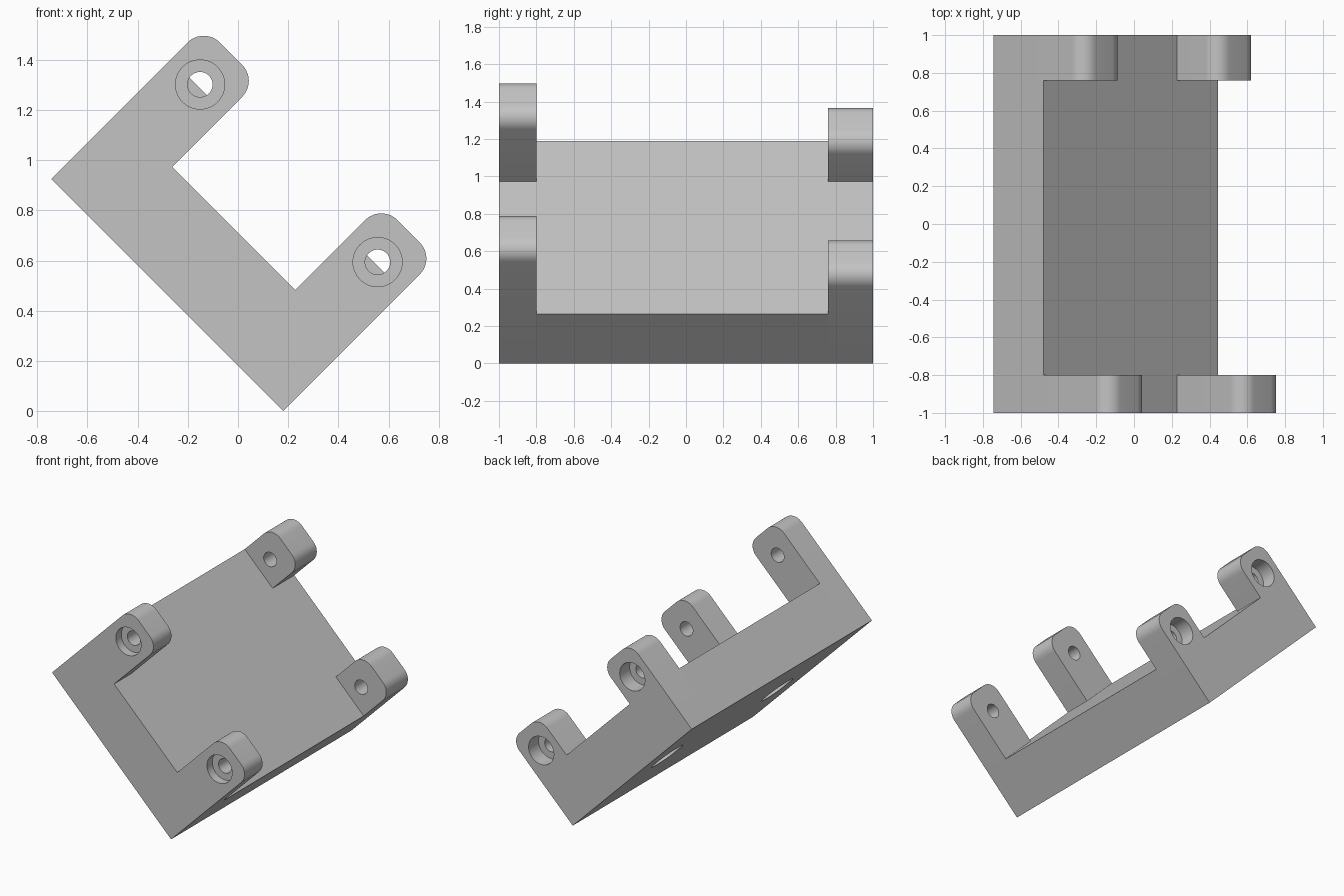
import bpy, bmesh
from math import sin, cos, pi, radians
from mathutils import Vector

cube = bpy.data.objects.get("Cube")
if cube:
    bpy.data.objects.remove(cube, do_unlink=True)

# One plain grey for the whole part
grey = bpy.data.materials.new("light grey")
grey.use_nodes = True
colour = (0.55, 0.55, 0.55, 1)
grey.diffuse_color = colour
grey.node_tree.nodes["Principled BSDF"].inputs["Base Color"].default_value = colour

# The bracket is tilted 45 degrees: u runs down its width, v is its height
U = Vector((1, 0, -1)).normalized()
V = Vector((1, 0, 1)).normalized()
Y = Vector((0, 1, 0))
CORNER = Vector((0.18, 0, 0))
WIDTH, THICK, LUG = 1.308, 0.375, 0.307
ROUND = 0.09


def place(u, y, v):
    return CORNER + U * u + Y * y + V * v


def prism(name, points, offset):
    """Closed solid from a flat outline pushed along offset."""
    bm = bmesh.new()
    face = bm.faces.new([bm.verts.new(p) for p in points])
    new = bmesh.ops.extrude_face_region(bm, geom=[face])["geom"]
    moved = [g for g in new if isinstance(g, bmesh.types.BMVert)]
    bmesh.ops.translate(bm, verts=moved, vec=offset)
    bmesh.ops.recalc_face_normals(bm, faces=bm.faces)
    mesh = bpy.data.meshes.new(name)
    bm.to_mesh(mesh)
    bm.free()
    mesh.materials.append(grey)
    obj = bpy.data.objects.new(name, mesh)
    bpy.context.collection.objects.link(obj)
    return obj


def circle(centre, a, b, radius, n=48):
    return [centre + a * radius * cos(2 * pi * i / n) + b * radius * sin(2 * pi * i / n)
            for i in range(n)]


def lug_outline(u0, top, y):
    """Upright ear with two rounded top corners, rooted inside the plate."""
    u1 = u0 + LUG
    points = [place(u0, y, 0.1), place(u1, y, 0.1)]
    for centre_u, start in ((u1 - ROUND, 0), (u0 + ROUND, pi / 2)):
        for i in range(13):
            a = start + pi / 2 * i / 12
            points.append(place(centre_u + ROUND * cos(a), y, top - ROUND + ROUND * sin(a)))
    return points


def combine(body, tool, operation):
    mod = body.modifiers.new(operation.title(), "BOOLEAN")
    mod.operation = operation
    mod.solver = "EXACT"
    mod.object = tool
    bpy.context.view_layer.objects.active = body
    bpy.ops.object.modifier_apply(modifier=mod.name)
    bpy.data.objects.remove(tool, do_unlink=True)


# Base plate
body = prism("mounting_bracket",
             [place(-WIDTH, -1, 0), place(0, -1, 0), place(0, -1, THICK), place(-WIDTH, -1, THICK)],
             Y * 2)

# Ears: outer face y, inward direction, thickness, top, hole height, counterbore depth
ends = [(-1, 1, 0.2, 0.86, 0.686, 0.06),
        (1, -1, 0.24, 0.675, 0.5, 0.11)]
for y, inward, thick, top, hole_v, bore in ends:
    for u0 in (-WIDTH, -LUG):
        combine(body, prism("lug", lug_outline(u0, top, y), Y * inward * thick), "UNION")

# Counterbored screw holes through each ear
for y, inward, thick, top, hole_v, bore in ends:
    for u0 in (-WIDTH, -LUG):
        start = place(u0 + LUG / 2, y - inward * 0.05, hole_v)
        for radius, depth in ((0.098, bore), (0.05, thick + 0.05)):
            cutter = prism("hole_cutter", circle(start, U, V, radius), Y * inward * (depth + 0.05))
            combine(body, cutter, "DIFFERENCE")

# Blind round pockets in the underside
for y in (-0.61, 0.61):
    pocket = prism("pocket_cutter", circle(place(-WIDTH / 2, y, -0.05), U, Y, 0.124), V * 0.25)
    combine(body, pocket, "DIFFERENCE")

# Smooth the curves, keep the edges crisp
bpy.ops.object.select_all(action="DESELECT")
body.select_set(True)
bpy.context.view_layer.objects.active = body
bpy.ops.object.shade_smooth_by_angle(angle=radians(30))
